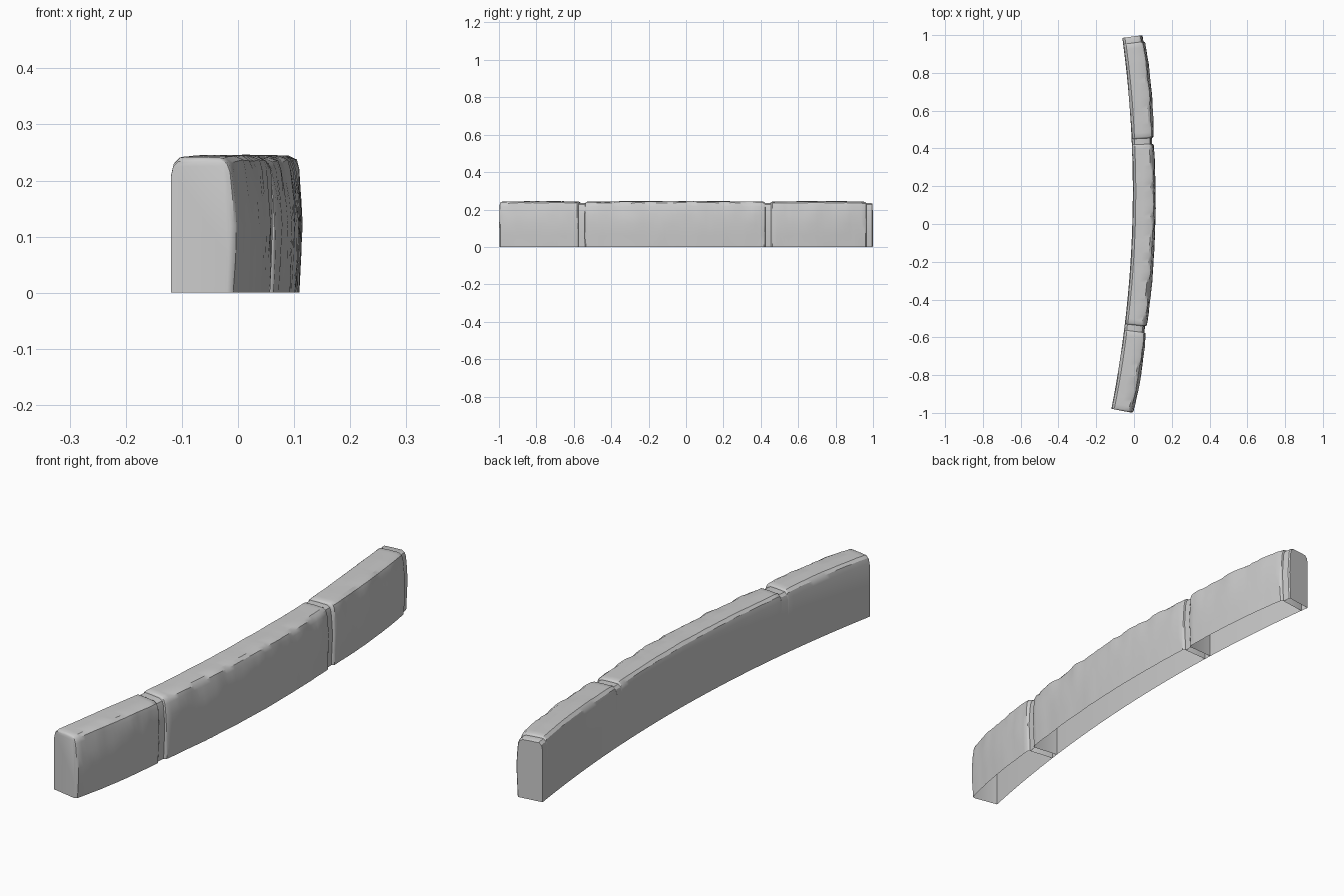
import bpy
import bmesh
import math
from mathutils import Vector, noise

cube = bpy.data.objects.get("Cube")
if cube:
    bpy.data.objects.remove(cube)

stone_grey = bpy.data.materials.new("stone_grey")
stone_grey.use_nodes = True
COLOUR = (0.6, 0.6, 0.6, 1)
stone_grey.diffuse_color = COLOUR
stone_grey.node_tree.nodes["Principled BSDF"].inputs["Base Color"].default_value = COLOUR

WIDTH, HEIGHT = 0.118, 0.242

# Section from the inner foot over the top to the outer foot:
# share of width, share of height, amount of wear
SECTION = [(0, 0, 0), (0, 0.5, 0), (0, 0.88, 0), (0.04, 0.96, 0.4), (0.13, 1, 0.3),
           (0.45, 1, 0.2), (0.78, 0.995, 0.4), (0.89, 0.965, 1), (0.94, 0.9, 1),
           (0.98, 0.7, 0.6), (1, 0.5, 0.4), (0.975, 0.25, 0.4), (0.95, 0, 0.3)]


def place(y, across, z):
    """Point on the curved plan: y runs along the inner edge."""
    slope = 0.03 - 0.17 * y
    normal = Vector((1, -slope, 0)).normalized()
    inner = Vector((0.03 * y - 0.085 * y * y - 0.009, y, z))
    return inner + normal * across


def section(y, shrink, wear):
    points = []
    for u, v, rough in SECTION:
        n = noise.noise(Vector((y * 11, u * 3, v * 3)))
        n += 0.6 * noise.noise(Vector((y * 34, u * 5 + 7, v * 2)))
        chip = wear * rough * (0.006 * n - 0.001)
        across = u * (WIDTH - shrink + chip)
        z = v * (HEIGHT - shrink * 0.7 + min(chip, 0.001))
        points.append(place(y, across, z))
    return points


def loft(name, stations, cap_start, cap_end):
    """Open-bottomed shell through (y, shrink, wear) stations."""
    bm = bmesh.new()
    rings = [[bm.verts.new(p) for p in section(*s)] for s in stations]
    for a, b in zip(rings, rings[1:]):
        for i in range(len(a) - 1):
            bm.faces.new((a[i], a[i + 1], b[i + 1], b[i]))
    if cap_start:
        bm.faces.new(rings[0][::-1])
    if cap_end:
        bm.faces.new(rings[-1])
    bmesh.ops.recalc_face_normals(bm, faces=bm.faces)
    # Point the shell outwards
    top = max(bm.faces, key=lambda f: f.calc_center_median().z)
    if top.normal.z < 0:
        bmesh.ops.reverse_faces(bm, faces=bm.faces)
    mesh = bpy.data.meshes.new(name)
    bm.to_mesh(mesh)
    bm.free()
    mesh.materials.append(stone_grey)
    obj = bpy.data.objects.new(name, mesh)
    bpy.context.collection.objects.link(obj)
    bpy.ops.object.select_all(action="DESELECT")
    obj.select_set(True)
    bpy.context.view_layer.objects.active = obj
    bpy.ops.object.shade_smooth_by_angle(angle=math.radians(32))


def stone(name, start, end):
    """Worn block with softened ends and a bulging outer face."""
    count = round((end - start) / 0.022)
    body = []
    for i in range(count + 1):
        t = i / count
        y = start + 0.008 + t * (end - start - 0.016)
        body.append((y, -0.005 * math.sin(math.pi * t), 1))
    stations = [(start, 0.011, 0), (start + 0.003, 0.004, 0.2)] + body
    stations += [(end - 0.003, 0.004, 0.2), (end, 0.011, 0)]
    loft(name, stations, True, True)


# Three stones, each followed by a recessed mortar strip
STONES = [("front_stone", -0.978, -0.561, -0.529),
          ("middle_stone", -0.529, 0.42, 0.45),
          ("back_stone", 0.45, 0.952, 0.985)]
for name, start, end, strip_end in STONES:
    stone(name, start, end)
    last = name == "back_stone"
    strip = [(end - 0.001, 0.01, 0), (strip_end - 0.005, 0.01, 0),
             (strip_end, 0.014 if last else 0.01, 0)]
    loft(name.replace("stone", "mortar"), strip, False, last)
